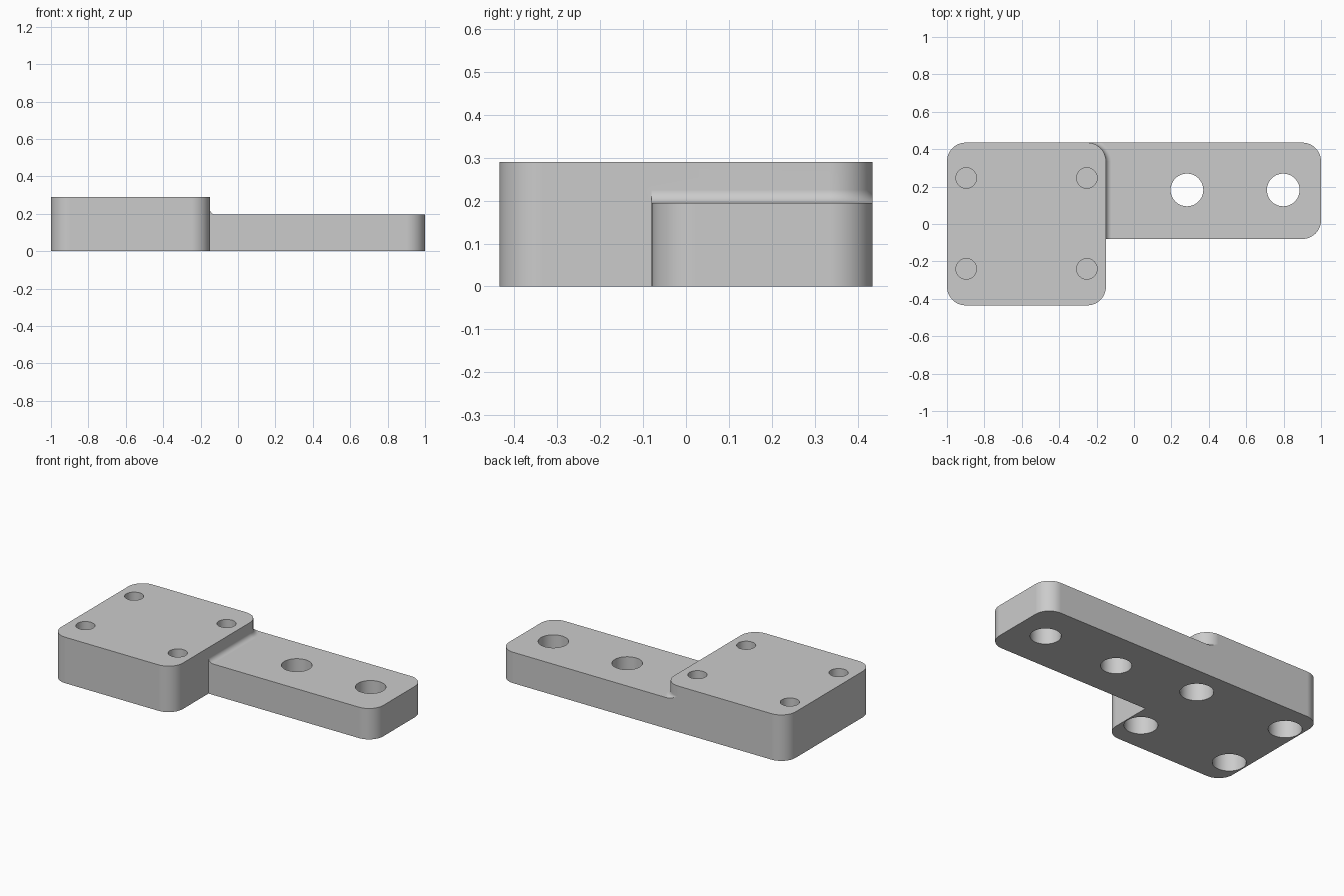
import bpy, bmesh, math

cube = bpy.data.objects.get("Cube")
if cube:
    bpy.data.objects.remove(cube, do_unlink=True)

HALF_Y, ARM_Y, STEP_X = 0.435, -0.08, -0.15   # plan dimensions
BLOCK_H, ARM_H = 0.29, 0.195                  # heights
CORNER, FILLET = 0.1, 0.03                    # radii

grey = bpy.data.materials.new("light grey")
grey.use_nodes = True
grey.diffuse_color = (0.6, 0.6, 0.6, 1)
grey.node_tree.nodes["Principled BSDF"].inputs["Base Color"].default_value = (0.6, 0.6, 0.6, 1)


def arc(cx, cy, r, start, end, steps=12):
    """Points on an arc, angles in degrees."""
    angles = [math.radians(start + (end - start) * i / steps) for i in range(steps + 1)]
    return [(cx + r * math.cos(a), cy + r * math.sin(a)) for a in angles]


def loft(name, layers):
    """Closed solid through (z, outline) layers with equal point counts."""
    bm = bmesh.new()
    rings = [[bm.verts.new((x, y, z)) for x, y in outline] for z, outline in layers]
    bm.faces.new(rings[0][::-1])
    bm.faces.new(rings[-1])
    for low, high in zip(rings, rings[1:]):
        for i in range(len(low)):
            j = (i + 1) % len(low)
            bm.faces.new((low[i], low[j], high[j], high[i]))
    bmesh.ops.recalc_face_normals(bm, faces=bm.faces)
    mesh = bpy.data.meshes.new(name)
    bm.to_mesh(mesh)
    bm.free()
    obj = bpy.data.objects.new(name, mesh)
    bpy.context.collection.objects.link(obj)
    obj.data.materials.append(grey)
    return obj


def cut(target, cutter):
    """Subtract the cutter and throw it away."""
    cutter.hide_render = True
    mod = target.modifiers.new("cut", 'BOOLEAN')
    mod.operation, mod.solver, mod.object = 'DIFFERENCE', 'EXACT', cutter
    bpy.context.view_layer.objects.active = target
    bpy.ops.object.modifier_apply(modifier=mod.name)
    bpy.data.objects.remove(cutter, do_unlink=True)


def drill(target, x, y, r, z0, z1):
    ring = arc(x, y, r, 0, 360, 40)[:-1]
    cut(target, loft("hole_cutter", [(z0, ring), (z1, ring)]))


# L-shaped body: square block with the arm flush at the back
c = CORNER
plan = (arc(-1 + c, -HALF_Y + c, c, 180, 270)
        + arc(STEP_X - c, -HALF_Y + c, c, 270, 360)
        + [(STEP_X, ARM_Y)]
        + arc(1 - c, ARM_Y + c, c, 270, 360)
        + arc(1 - c, HALF_Y - c, c, 0, 90)
        + arc(-1 + c, HALF_Y - c, c, 90, 180))
body = loft("mounting_bracket", [(0, plan), (BLOCK_H, plan)])


# Lower the arm, leaving a fillet around the foot of the block
def step_outline(d):
    return ([(STEP_X + d, -0.2)]
            + arc(STEP_X - c, HALF_Y - c, c + d, 0, 90)
            + [(STEP_X - c, 0.7), (1.2, 0.7), (1.2, -0.2)])


layers = []
for i in range(9):
    a = math.radians(90 * i / 8)
    layers.append((ARM_H + FILLET * (1 - math.cos(a)), step_outline(FILLET * (1 - math.sin(a)))))
layers.append((0.4, step_outline(0)))
cut(body, loft("step_cutter", layers))

# Through holes in the arm
for x in (0.283, 0.798):
    drill(body, x, 0.182, 0.0875, -0.1, 0.4)

# Screw holes in the block: narrow from above, wide from below, thin web between
for x in (-0.897, -0.252):
    for y in (-0.24, 0.246):
        drill(body, x, y, 0.055, 0.19, 0.4)
        drill(body, x, y, 0.095, -0.1, 0.18)

# Smooth curved walls, crisp edges
bpy.ops.object.select_all(action='DESELECT')
body.select_set(True)
bpy.context.view_layer.objects.active = body
bpy.ops.object.shade_smooth_by_angle(angle=math.radians(30))
weighted = body.modifiers.new("weighted_normals", 'WEIGHTED_NORMAL')
weighted.keep_sharp = True
